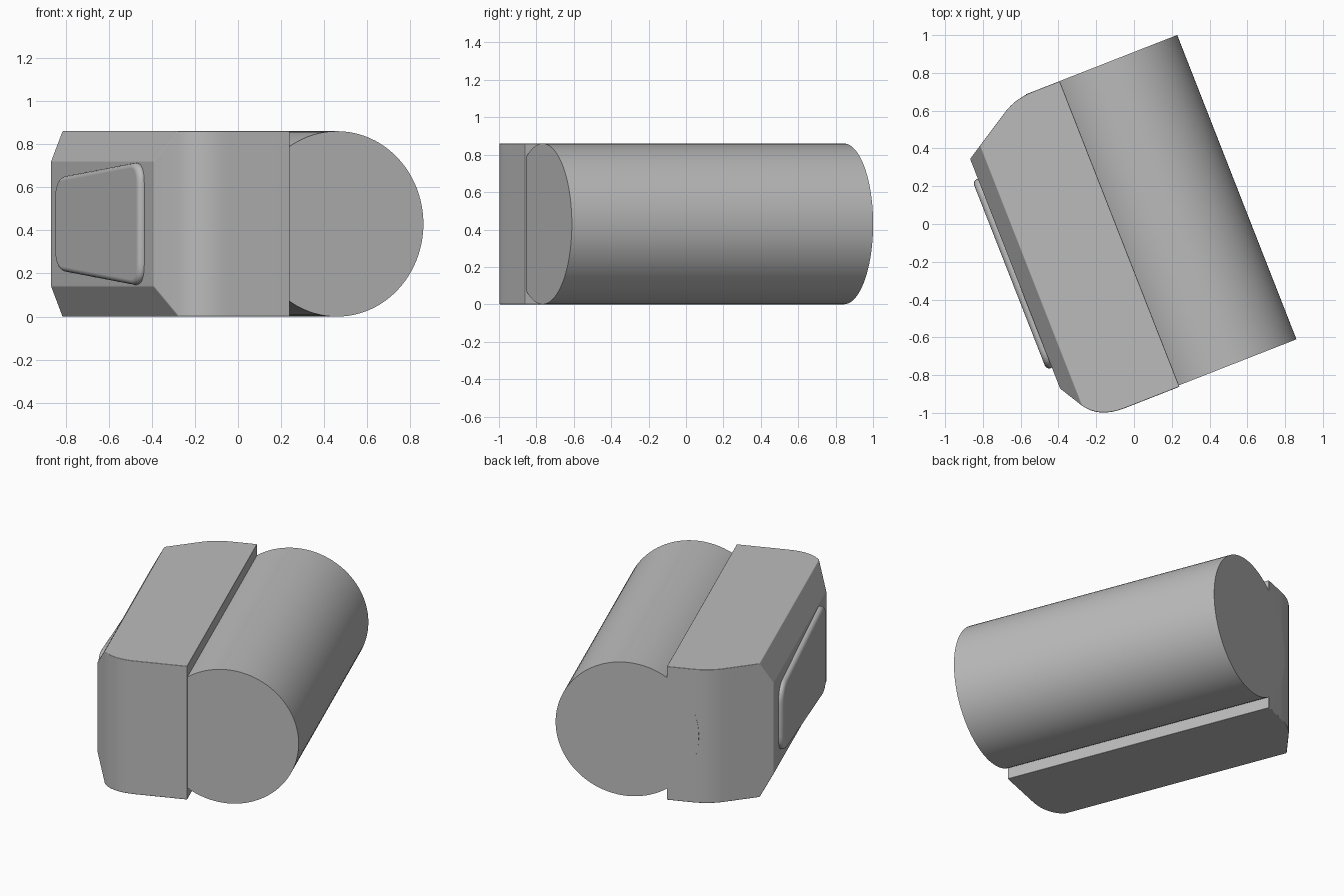
import bpy, bmesh, math
from mathutils import Vector, Matrix

if "Cube" in bpy.data.objects:
    bpy.data.objects.remove(bpy.data.objects["Cube"], do_unlink=True)

HEIGHT = 0.86
MID = HEIGHT / 2
TURN = Matrix.Rotation(math.radians(21.4), 4, 'Z')

grey = bpy.data.materials.new("plain grey")
grey.use_nodes = True
colour = (0.5, 0.5, 0.5, 1)
grey.diffuse_color = colour
grey.node_tree.nodes["Principled BSDF"].inputs["Base Color"].default_value = colour


def curve(a, b, c, n=8):
    """Points of a rounded corner from a to c, pulled towards b."""
    a, b, c = Vector(a), Vector(b), Vector(c)
    return [a * (1 - t) ** 2 + b * 2 * t * (1 - t) + c * t * t
            for t in (i / n for i in range(n + 1))]


def prism(bm, points, depth):
    """Face through the 3D points, pushed along depth to make a solid."""
    face = bm.faces.new([bm.verts.new(p) for p in points])
    new = bmesh.ops.extrude_face_region(bm, geom=[face])["geom"]
    verts = [v for v in new if isinstance(v, bmesh.types.BMVert)]
    bmesh.ops.translate(bm, verts=verts, vec=depth)
    bmesh.ops.recalc_face_normals(bm, faces=bm.faces)


def finish(bm, name, bevel=0, limit=25):
    mesh = bpy.data.meshes.new(name)
    bm.to_mesh(mesh)
    bm.free()
    mesh.materials.append(grey)
    ob = bpy.data.objects.new(name, mesh)
    bpy.context.collection.objects.link(ob)
    ob.matrix_world = TURN
    bpy.context.view_layer.objects.active = ob
    ob.select_set(True)
    bpy.ops.object.shade_smooth_by_angle(angle=math.radians(32))
    ob.select_set(False)
    if bevel:
        mod = ob.modifiers.new("rounded edges", 'BEVEL')
        mod.width = bevel
        mod.segments = 4
        mod.limit_method = 'ANGLE'
        mod.angle_limit = math.radians(limit)
        mod.harden_normals = True
    return ob


# Long barrel
bm = bmesh.new()
bmesh.ops.create_cone(bm, cap_ends=True, segments=96, radius1=MID, radius2=MID, depth=1.73,
                      matrix=Matrix.Translation((0.148, -0.017, MID)) @ Matrix.Rotation(math.pi / 2, 4, 'X'))
finish(bm, "barrel")

# Side housing: plan outline with two rounded corners
outline = [(-0.09, -0.89), (-0.09, 0.848)]
outline += curve((-0.24, 0.848), (-0.342, 0.848), (-0.42, 0.80))
outline += [(-0.682, 0.638), (-0.682, -0.668)]
outline += curve((-0.61, -0.79), (-0.55, -0.89), (-0.40, -0.89))
bm = bmesh.new()
prism(bm, [(p[0], p[1], 0) for p in outline], (0, 0, HEIGHT))
# Sloped strips along the outer top and bottom
for side in (1, -1):
    geom = bm.verts[:] + bm.edges[:] + bm.faces[:]
    cut = bmesh.ops.bisect_plane(bm, geom=geom, plane_co=(-0.682, 0, MID + side * 0.29),
                                 plane_no=(-0.14, 0, side * 0.075), clear_outer=True)
    rim = [e for e in cut["geom_cut"] if isinstance(e, bmesh.types.BMEdge)]
    bmesh.ops.edgeloop_fill(bm, edges=rim)
bmesh.ops.recalc_face_normals(bm, faces=bm.faces)
finish(bm, "side_housing", 0.02)

# Raised tapered panel on the outer side
corners = [Vector(c) for c in ((-0.55, 0.14), (0.525, 0.215), (0.525, 0.645), (-0.55, 0.72))]
shape = []
for i, c in enumerate(corners):
    before = (corners[i - 1] - c).normalized() * 0.11
    after = (corners[(i + 1) % 4] - c).normalized() * 0.11
    shape += curve(c + before, c, c + after)
bm = bmesh.new()
prism(bm, [(-0.66, p.x, p.y) for p in shape], (-0.053, 0, 0))
finish(bm, "side_panel", 0.025, 40)
